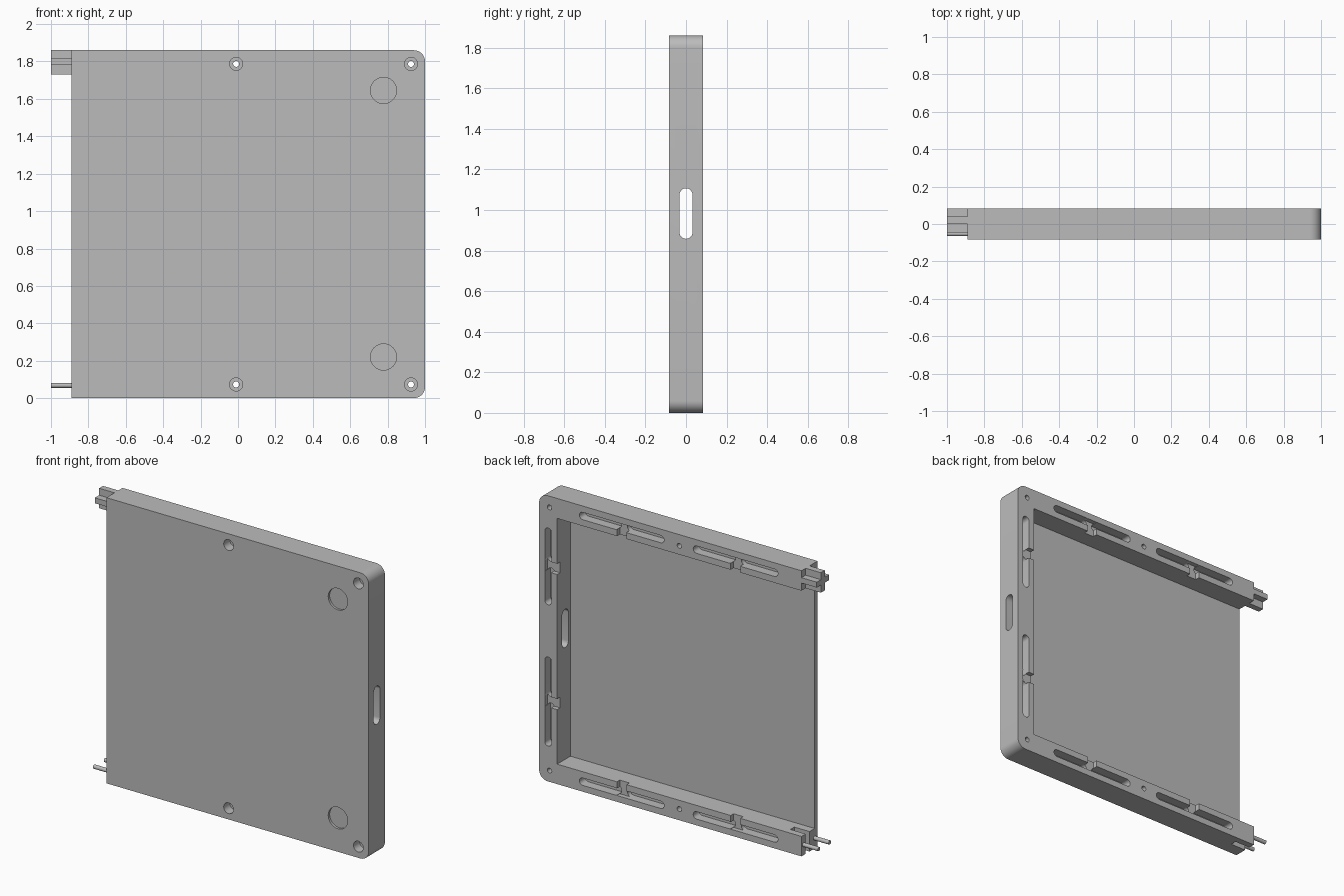
import bpy, bmesh, math
from mathutils import Matrix, Vector

if "Cube" in bpy.data.objects:
    bpy.data.objects.remove(bpy.data.objects["Cube"], do_unlink=True)

grey = bpy.data.materials.new("plain grey")
grey.use_nodes = True
COLOUR = (0.5, 0.5, 0.5, 1)
grey.diffuse_color = COLOUR
grey.node_tree.nodes["Principled BSDF"].inputs["Base Color"].default_value = COLOUR

HALF, LEFT, TOP, RIM, PLATE = 0.083, -0.89, 1.86, 0.13, 0.03
MID = TOP / 2


def make(name, bm):
    bmesh.ops.recalc_face_normals(bm, faces=bm.faces)
    mesh = bpy.data.meshes.new(name)
    bm.to_mesh(mesh)
    bm.free()
    mesh.materials.append(grey)
    obj = bpy.data.objects.new(name, mesh)
    bpy.context.collection.objects.link(obj)
    return obj


def box(name, lo, hi):
    bm = bmesh.new()
    lo, hi = Vector(lo), Vector(hi)
    bmesh.ops.create_cube(bm, size=1, matrix=Matrix.Translation((lo + hi) / 2)
                          @ Matrix.Diagonal((hi - lo).to_4d()))
    return make(name, bm)


def rod(name, start, end, radius, sides=32):
    bm = bmesh.new()
    start, end = Vector(start), Vector(end)
    axis = end - start
    turn = axis.to_track_quat('Z', 'Y').to_matrix().to_4x4()
    bmesh.ops.create_cone(bm, cap_ends=True, segments=sides, radius1=radius, radius2=radius,
                          depth=axis.length, matrix=Matrix.Translation((start + end) / 2) @ turn)
    return make(name, bm)


def stadium(name, a, b, radius, sweep):
    """Round-ended slot between points a and b, extruded along sweep."""
    a, b, sweep = Vector(a), Vector(b), Vector(sweep)
    along = (b - a).normalized()
    across = along.cross(sweep.normalized())
    bm = bmesh.new()
    ring = []
    for centre, side in ((b, 1), (a, -1)):
        for i in range(13):
            t = math.pi * i / 12 - math.pi / 2
            ring.append(bm.verts.new(centre + side * radius * (along * math.cos(t) + across * math.sin(t))))
    face = bm.faces.new(ring)
    new = bmesh.ops.extrude_face_region(bm, geom=[face])["geom"]
    bmesh.ops.translate(bm, vec=sweep, verts=[v for v in new if isinstance(v, bmesh.types.BMVert)])
    return make(name, bm)


def apply_boolean(obj, other, operation='DIFFERENCE'):
    mod = obj.modifiers.new("cut", 'BOOLEAN')
    mod.operation, mod.solver, mod.object = operation, 'EXACT', other
    bpy.context.view_layer.objects.active = obj
    bpy.ops.object.modifier_apply(modifier=mod.name)
    bpy.data.objects.remove(other, do_unlink=True)


# Tray block with the two corners on its left side rounded
bm = bmesh.new()
bmesh.ops.create_cube(bm, size=1, matrix=Matrix.Translation(((1 + LEFT) / 2, 0, MID))
                      @ Matrix.Diagonal((1 - LEFT, 2 * HALF, TOP, 1)))
corners = [e for e in bm.edges if all(v.co.x > 0.9 for v in e.verts)
           and abs(e.verts[0].co.y - e.verts[1].co.y) > 0.1]
bmesh.ops.bevel(bm, geom=corners, offset=0.06, segments=10, profile=0.5, affect='EDGES')
tray = make("tray", bm)

# Pocket, open at the back and at one end
apply_boolean(tray, box("pocket", (-1.2, PLATE - HALF, RIM), (1 - RIM, 0.3, TOP - RIM)))

# Screw holes with counterbores
for x in (-0.01, 0.925):
    for z in (0.073, TOP - 0.073):
        apply_boolean(tray, rod("hole", (x, -0.2, z), (x, 0.2, z), 0.016, 24))
        apply_boolean(tray, rod("counterbore", (x, -0.2, z), (x, -0.02, z), 0.035))

# Shallow round recesses in the front
for z in (0.22, TOP - 0.215):
    apply_boolean(tray, rod("recess", (0.778, -0.2, z), (0.778, 0.015 - HALF, z), 0.07, 48))

# Opening through the side wall
apply_boolean(tray, stadium("side_opening", (0.8, 0, 0.89), (0.8, 0, 1.075), 0.032, (0.4, 0, 0)))


# Rim grooves: two round-ended slots joined by a shallow notch into the pocket
def groove(start, end, inward):
    start, end, inward = Vector(start), Vector(end), Vector(inward)
    along = (end - start).normalized()
    mid = (start + end) / 2
    sweep = Vector((0, 0.2, 0))
    for tip, side in ((start, -1), (end, 1)):
        a, b = sorted((tip - side * along * 0.024, mid + side * along * 0.045), key=lambda p: p.dot(along))
        apply_boolean(tray, stadium("slot", a + Vector((0, HALF - 0.06, 0)),
                                    b + Vector((0, HALF - 0.06, 0)), 0.024, sweep))
    p, q = mid - along * 0.035 - inward * 0.024, mid + along * 0.035 + inward * 0.1
    lo = [min(p[i], q[i]) for i in range(3)]
    hi = [max(p[i], q[i]) for i in range(3)]
    lo[1], hi[1] = HALF - 0.03, 0.2
    apply_boolean(tray, box("notch", lo, hi))


for x0, x1 in ((0.10, 0.71), (-0.72, -0.11)):
    groove((x0, 0, 0.065), (x1, 0, 0.065), (0, 0, 1))
    groove((x0, 0, TOP - 0.065), (x1, 0, TOP - 0.065), (0, 0, -1))
for z0, z1 in ((0.23, 0.81), (1.15, 1.65)):
    groove((0.935, 0, z0), (0.935, 0, z1), (-1, 0, 0))

# Socket in the end of the lower rim
apply_boolean(tray, box("socket", (-1.2, 0, -0.1), (LEFT + 0.11, 0.04, 0.3)))

# Cross-shaped key on the end of the upper rim
key = box("cross_key", (-1, 0, TOP - RIM), (LEFT, 0.04, TOP))
apply_boolean(key, box("key_arm", (-1, -0.045, 1.78), (LEFT, HALF, 1.815)), 'UNION')

# Pins on the end of the lower rim
pins = [rod(name, (-1, y, 0.068), (LEFT + 0.02, y, 0.068), 0.013, 24)
        for name, y in (("front_pin", -0.052), ("back_pin", 0.06))]

bpy.ops.object.select_all(action='DESELECT')
for obj in (tray, key, *pins):
    obj.select_set(True)
bpy.context.view_layer.objects.active = tray
bpy.ops.object.shade_smooth_by_angle(angle=math.radians(30))
